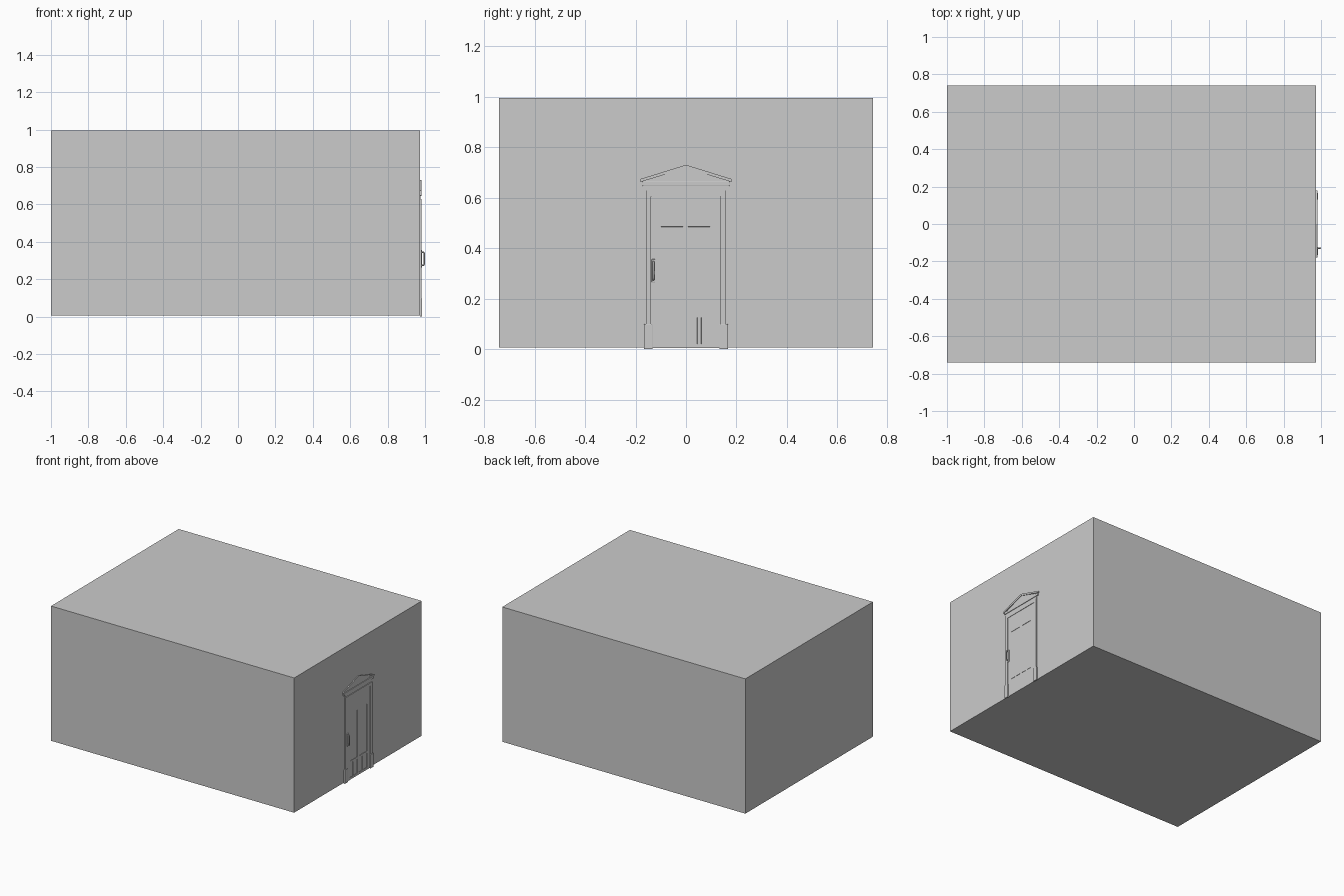
import bpy, bmesh, math
from mathutils import Vector

if "Cube" in bpy.data.objects:
    bpy.data.objects.remove(bpy.data.objects["Cube"])

WALL = 0.974          # outer face of the door wall


def box(name, lo, hi, bevel=0.0):
    bm = bmesh.new()
    bmesh.ops.create_cube(bm, size=1)
    for v in bm.verts:
        v.co = Vector([(lo[i] + hi[i]) / 2 + v.co[i] * (hi[i] - lo[i]) for i in range(3)])
    me = bpy.data.meshes.new(name)
    bm.to_mesh(me)
    bm.free()
    ob = bpy.data.objects.new(name, me)
    bpy.context.collection.objects.link(ob)
    if bevel:
        m = ob.modifiers.new("bevel", 'BEVEL')
        m.width, m.segments = bevel, 2
    return ob


def prism(name, yz, x0, x1):
    """Extrude an outline in the y-z plane along x."""
    bm = bmesh.new()
    f = bm.faces.new([bm.verts.new((x0, y, z)) for y, z in yz])
    r = bmesh.ops.extrude_face_region(bm, geom=[f])
    for v in r['geom']:
        if isinstance(v, bmesh.types.BMVert):
            v.co.x = x1
    bmesh.ops.recalc_face_normals(bm, faces=bm.faces)
    me = bpy.data.meshes.new(name)
    bm.to_mesh(me)
    bm.free()
    ob = bpy.data.objects.new(name, me)
    bpy.context.collection.objects.link(ob)
    return ob


# Building block
box("building", (-1, -0.74, 0.006), (WALL, 0.74, 0.995))

# Door leaf with recessed panels: inset each panel cell of a grid of faces
panels = [(-0.115, 0.112, 0.525, 0.59),
          (-0.10, -0.012, 0.14, 0.485), (0.008, 0.096, 0.14, 0.485)]
panels += [(a, b, 0.02, 0.125) for a, b in
           [(-0.10, -0.065), (-0.05, -0.012), (0.008, 0.045), (0.06, 0.096)]]
ys = sorted({v for p in panels for v in p[:2]} | {-0.137, 0.135})
zs = sorted({v for p in panels for v in p[2:]} | {0.004, 0.605})
bm = bmesh.new()
grid = [[bm.verts.new((WALL + 0.005, y, z)) for z in zs] for y in ys]
for i in range(len(ys) - 1):
    for j in range(len(zs) - 1):
        bm.faces.new((grid[i][j], grid[i + 1][j], grid[i + 1][j + 1], grid[i][j + 1]))
for y0, y1, z0, z1 in panels:
    inside = [f for f in bm.faces
              if y0 < f.calc_center_median().y < y1 and z0 < f.calc_center_median().z < z1]
    bmesh.ops.inset_region(bm, faces=inside, thickness=0.001, depth=-0.002)
flat = [e for e in bm.edges if len(e.link_faces) == 2 and e.calc_face_angle(0) < 0.001]
bmesh.ops.dissolve_edges(bm, edges=flat, use_verts=False)
me = bpy.data.meshes.new("door_leaf")
bm.to_mesh(me)
bm.free()
bpy.context.collection.objects.link(bpy.data.objects.new("door_leaf", me))

# Casing around the door, with plinth blocks
prism("door_casing", [(-0.158, 0.004), (-0.158, 0.628), (0.156, 0.628), (0.156, 0.004),
                      (0.136, 0.004), (0.136, 0.605), (-0.138, 0.605), (-0.138, 0.004)],
      WALL - 0.002, WALL + 0.008)
for s, side in ((-1, "left"), (1, "right")):
    box("plinth_" + side, (WALL - 0.002, s * 0.149 - 0.017, 0.0),
        (WALL + 0.011, s * 0.149 + 0.017, 0.10), 0.002)

# Frieze, cornice and pediment
box("frieze", (WALL - 0.002, -0.156, 0.628), (WALL + 0.003, 0.156, 0.648))
box("cornice", (WALL - 0.002, -0.172, 0.646), (WALL + 0.007, 0.172, 0.664), 0.002)
prism("tympanum", [(-0.165, 0.66), (0.165, 0.66), (0, 0.722)], WALL - 0.002, WALL + 0.002)
prism("raking_cornice", [(-0.18, 0.662), (-0.18, 0.674), (0, 0.73), (0.18, 0.674),
                         (0.18, 0.662), (0, 0.717)], WALL - 0.002, WALL + 0.007)

# Pull handle with back plate
box("handle_plate", (WALL + 0.003, -0.136, 0.264), (WALL + 0.01, -0.122, 0.356), 0.002)
cu = bpy.data.curves.new("handle_grip", 'CURVE')
cu.dimensions = '3D'
cu.bevel_depth = 0.004
cu.bevel_resolution = 2
cu.use_fill_caps = True
pts = [(0.98, 0.275), (0.992, 0.275), (0.996, 0.283), (0.996, 0.337), (0.992, 0.345), (0.98, 0.345)]
sp = cu.splines.new('POLY')
sp.points.add(len(pts) - 1)
for p, (x, z) in zip(sp.points, pts):
    p.co = (x, -0.129, z, 1)
bpy.context.collection.objects.link(bpy.data.objects.new("handle_grip", cu))
